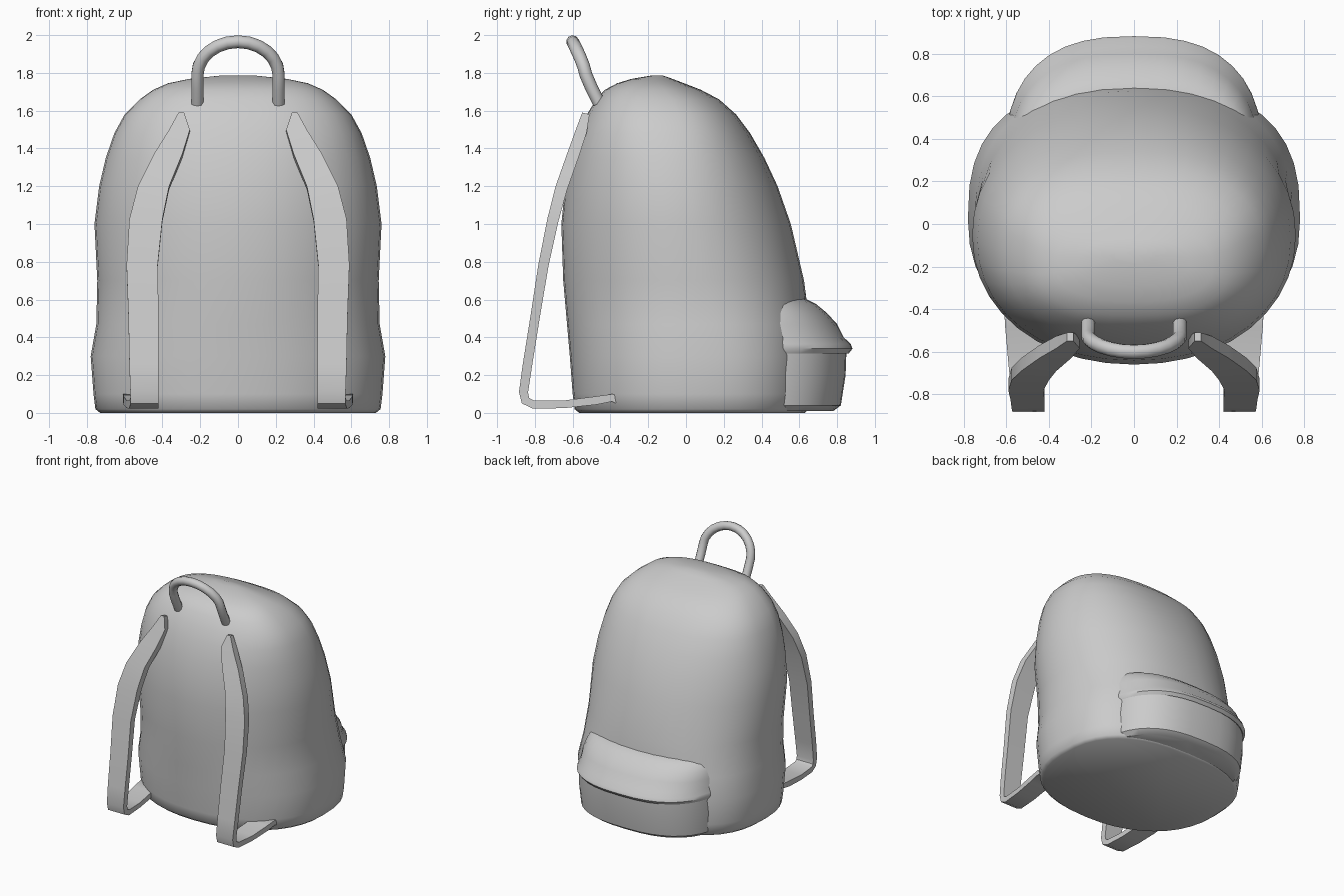
import bpy, bmesh
from math import sin, cos, pi
from mathutils import Vector


def finish(name, bm, angle=40):
    bmesh.ops.recalc_face_normals(bm, faces=bm.faces)
    mesh = bpy.data.meshes.new(name)
    bm.to_mesh(mesh)
    bm.free()
    ob = bpy.data.objects.new(name, mesh)
    bpy.context.collection.objects.link(ob)
    bpy.ops.object.select_all(action='DESELECT')
    ob.select_set(True)
    bpy.context.view_layer.objects.active = ob
    bpy.ops.object.shade_smooth_by_angle(angle=angle * pi / 180)
    return ob


def skin(bm, rings):
    """Join rings of points into a closed tube with end caps."""
    loops = [[bm.verts.new(p) for p in r] for r in rings]
    n = len(loops[0])
    for a, b in zip(loops, loops[1:]):
        for i in range(n):
            j = (i + 1) % n
            bm.faces.new((a[i], a[j], b[j], b[i]))
    bm.faces.new(loops[0])
    bm.faces.new(loops[-1])


def section(z, hw, y0, y1, yc, nf, nb, count=40):
    """Rounded-box outline, with separate front and back depth."""
    pts = []
    for i in range(count):
        a = 2 * pi * i / count
        c, s = cos(a), sin(a)
        n = nb if s > 0 else nf
        d = (y1 - yc) if s > 0 else (yc - y0)
        x = hw * abs(c) ** (2 / n) * (1 if c > 0 else -1)
        y = yc + d * abs(s) ** (2 / n) * (1 if s > 0 else -1)
        pts.append((x, y, z))
    return pts


# Main bag: height, half width, front y, back y, front and back squareness
body = [(0.0, 0.73, -0.565, 0.63, 2.2, 2.6), (0.02, 0.755, -0.59, 0.65, 2.2, 2.6),
        (0.1, 0.765, -0.60, 0.66, 2.2, 2.6), (0.3, 0.78, -0.615, 0.66, 2.2, 2.65),
        (0.47, 0.75, -0.63, 0.655, 2.15, 2.45), (0.7, 0.745, -0.65, 0.625, 2.1, 2.2),
        (1.0, 0.76, -0.66, 0.555, 2.1, 2.1), (1.2, 0.735, -0.64, 0.485, 2.15, 2.15),
        (1.35, 0.70, -0.61, 0.415, 2.25, 2.25), (1.48, 0.655, -0.57, 0.34, 2.4, 2.4),
        (1.58, 0.60, -0.525, 0.265, 2.5, 2.5), (1.66, 0.52, -0.475, 0.175, 2.6, 2.5),
        (1.71, 0.45, -0.43, 0.08, 2.6, 2.5), (1.745, 0.37, -0.365, -0.01, 2.5, 2.4),
        (1.768, 0.26, -0.29, -0.07, 2.4, 2.4), (1.785, 0.10, -0.19, -0.12, 2.2, 2.2)]
bm = bmesh.new()
skin(bm, [section(z, w, a, b, (a + b) / 2, nf, nb) for z, w, a, b, nf, nb in body])
finish("bag_body", bm, 60)

# Back pocket and its overhanging flap: height, half width, back y
pocket = [(0.01, 0.56, 0.78), (0.04, 0.59, 0.82), (0.2, 0.60, 0.845), (0.34, 0.595, 0.85)]
flap = [(0.34, 0.57, 0.83), (0.315, 0.595, 0.862), (0.34, 0.605, 0.882), (0.365, 0.60, 0.872),
        (0.40, 0.59, 0.835), (0.47, 0.585, 0.80), (0.53, 0.57, 0.745), (0.575, 0.55, 0.69),
        (0.605, 0.51, 0.63)]
for name, rows in (("pocket", pocket), ("pocket_flap", flap)):
    bm = bmesh.new()
    skin(bm, [section(z, w, 0.1, y, 0.3, 2.4, 2.55) for z, w, y in rows])
    finish(name, bm)

# Shoulder straps: y, z, inner x, outer x, half thickness along the path
path = [(-0.53, 1.585, 0.285, 0.315, 0.02), (-0.555, 1.49, 0.255, 0.365, 0.03),
        (-0.60, 1.36, 0.295, 0.445, 0.032), (-0.66, 1.19, 0.365, 0.53, 0.032),
        (-0.705, 1.02, 0.40, 0.575, 0.03), (-0.755, 0.78, 0.425, 0.59, 0.027),
        (-0.80, 0.5, 0.42, 0.58, 0.025), (-0.84, 0.25, 0.42, 0.575, 0.025),
        (-0.86, 0.11, 0.42, 0.57, 0.024), (-0.85, 0.065, 0.42, 0.57, 0.024),
        (-0.81, 0.045, 0.42, 0.575, 0.022), (-0.65, 0.045, 0.43, 0.59, 0.02),
        (-0.48, 0.065, 0.44, 0.605, 0.022), (-0.39, 0.08, 0.44, 0.61, 0.02),
        (-0.32, 0.05, 0.44, 0.61, 0.02)]
rings = []
for i, (y, z, xa, xb, h) in enumerate(path):
    p, q = path[max(i - 1, 0)], path[min(i + 1, len(path) - 1)]
    t = Vector((q[0] - p[0], q[1] - p[1])).normalized() * h
    ny, nz = -t.y, t.x
    rings.append([(xa, y + ny, z + nz), (xb, y + ny, z + nz),
                  (xb, y - ny, z - nz), (xa, y - ny, z - nz)])
bm = bmesh.new()
skin(bm, rings)
straps = finish("shoulder_straps", bm)
straps.modifiers.new("Mirror", 'MIRROR')

# Carry handle: round tube arching over the top
arch = [(0.215, -0.46, 1.64), (0.215, -0.50, 1.72)]
arch += [(0.215 * cos(a), -0.53 - 0.07 * sin(a) ** 1.3, 1.79 + 0.175 * sin(a))
         for a in [pi * k / 12 for k in range(12)] + [pi - 1e-6]]
arch += [(-x, y, z) for x, y, z in reversed(arch[:2])]
rings = []
for i, p in enumerate(arch):
    t = (Vector(arch[min(i + 1, len(arch) - 1)]) - Vector(arch[max(i - 1, 0)])).normalized()
    side = Vector((0, 0.92, 0.39))
    side = (side - t * side.dot(t)).normalized()
    up = t.cross(side)
    rings.append([Vector(p) + 0.034 * (side * cos(2 * pi * k / 10) + up * sin(2 * pi * k / 10))
                  for k in range(10)])
bm = bmesh.new()
skin(bm, rings)
finish("carry_handle", bm)
